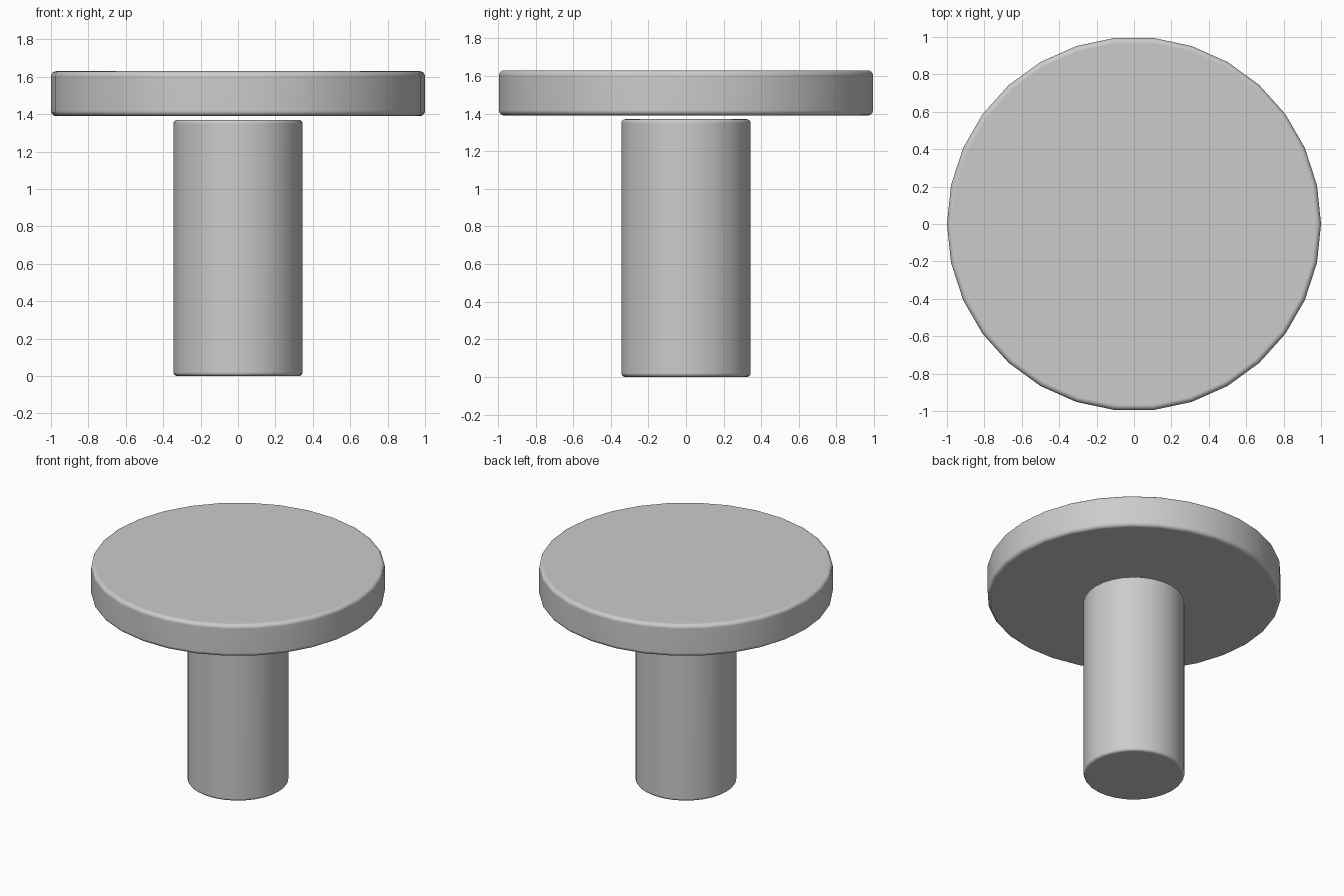
import bpy
import bmesh
import math
from mathutils import Matrix

cube = bpy.data.objects.get("Cube")
if cube:
    bpy.data.objects.remove(cube, do_unlink=True)

SIDES = 30

# Single plain grey
grey = bpy.data.materials.new("plain grey")
grey.use_nodes = True
colour = (0.6, 0.6, 0.6, 1)
grey.diffuse_color = colour
grey.node_tree.nodes["Principled BSDF"].inputs["Base Color"].default_value = colour


def rounded_cylinder(name, radius, bottom, top, bevel):
    """Upright cylinder with softened rims and a corner on the x axis."""
    bm = bmesh.new()
    place = Matrix.Translation((0, 0, (bottom + top) / 2)) @ Matrix.Rotation(math.pi / 2, 4, "Z")
    bmesh.ops.create_cone(bm, cap_ends=True, segments=SIDES, radius1=radius,
                          radius2=radius, depth=top - bottom, matrix=place)
    rims = [e for e in bm.edges if abs(e.verts[0].co.z - e.verts[1].co.z) < 0.001]
    bmesh.ops.bevel(bm, geom=rims, offset=bevel, segments=4, profile=0.5, affect="EDGES")
    bmesh.ops.recalc_face_normals(bm, faces=bm.faces)
    mesh = bpy.data.meshes.new(name)
    bm.to_mesh(mesh)
    bm.free()
    mesh.materials.append(grey)
    obj = bpy.data.objects.new(name, mesh)
    bpy.context.collection.objects.link(obj)

    # Smooth sides and rims, flat caps
    bpy.ops.object.select_all(action="DESELECT")
    obj.select_set(True)
    bpy.context.view_layer.objects.active = obj
    bpy.ops.object.shade_smooth_by_angle(angle=math.radians(40))
    obj.modifiers.new("even shading", "WEIGHTED_NORMAL").keep_sharp = True
    return obj


# Pedestal column, and the round top floating just above it
rounded_cylinder("column", 0.345, 0, 1.37, 0.02)
rounded_cylinder("round_top", 1, 1.39, 1.63, 0.028)
